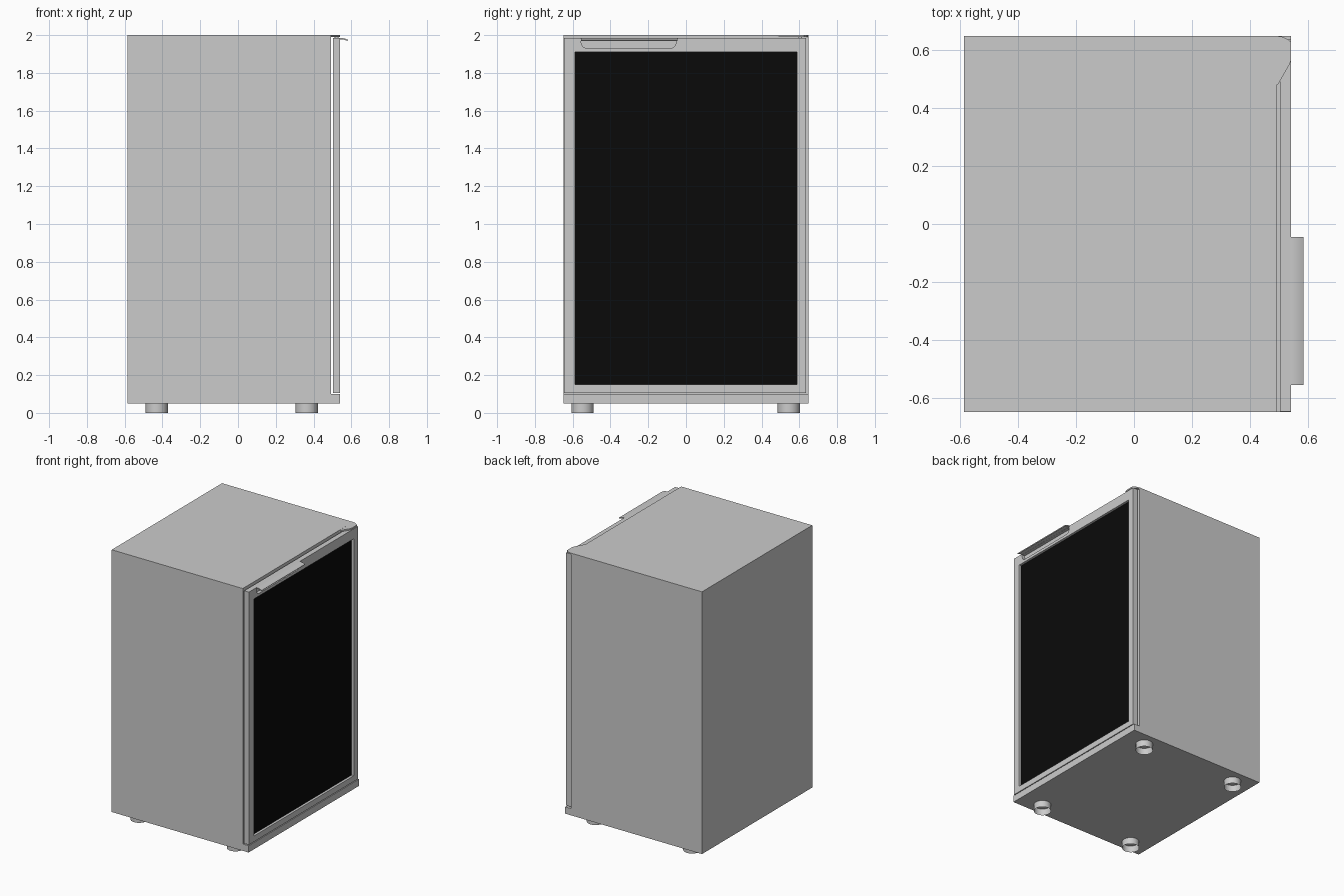
import bpy, bmesh, math
from mathutils import Vector

if "Cube" in bpy.data.objects:
    bpy.data.objects.remove(bpy.data.objects["Cube"])

# Extrude a closed 2D profile along an axis ('x': points are y,z / 'y': x,z / 'z': x,y)
def prism(name, pts, axis, a, b):
    place = {'x': lambda p, t: (t, p[0], p[1]),
             'y': lambda p, t: (p[0], t, p[1]),
             'z': lambda p, t: (p[0], p[1], t)}[axis]
    bm = bmesh.new()
    face = bm.faces.new([bm.verts.new(place(p, a)) for p in pts])
    ext = bmesh.ops.extrude_face_region(bm, geom=[face])
    moved = [g for g in ext['geom'] if isinstance(g, bmesh.types.BMVert)]
    shift = Vector(place((0, 0), b - a))
    bmesh.ops.translate(bm, verts=moved, vec=shift)
    bmesh.ops.recalc_face_normals(bm, faces=bm.faces)
    mesh = bpy.data.meshes.new(name)
    bm.to_mesh(mesh)
    bm.free()
    ob = bpy.data.objects.new(name, mesh)
    bpy.context.collection.objects.link(ob)
    return ob

def rect(u0, u1, v0, v1):
    return [(u0, v0), (u1, v0), (u1, v1), (u0, v1)]

def arc(cx, cy, r, a0, a1, n=6):
    return [(cx + r * math.cos(math.radians(a0 + (a1 - a0) * i / n)),
             cy + r * math.sin(math.radians(a0 + (a1 - a0) * i / n))) for i in range(n + 1)]

def cut(ob, cutter):
    mod = ob.modifiers.new(cutter.name, 'BOOLEAN')
    mod.operation = 'DIFFERENCE'
    mod.solver = 'EXACT'
    mod.object = cutter
    cutter.hide_render = True
    cutter.hide_set(True)

def smooth(ob):
    bpy.ops.object.select_all(action='DESELECT')
    ob.select_set(True)
    bpy.context.view_layer.objects.active = ob
    bpy.ops.object.shade_smooth_by_angle(angle=math.radians(35))

# Cabinet with the plinth lip under the door
prism('cabinet', [(-0.585, 0.05), (0.541, 0.05), (0.541, 0.10), (0.493, 0.10),
                  (0.493, 2.0), (-0.585, 2.0)], 'y', -0.648, 0.648)

# Door frame with window opening and grip pocket
door = prism('door_frame', rect(-0.645, 0.635, 0.106, 1.985), 'x', 0.503, 0.541)
cut(door, prism('window_cutter', rect(-0.587, 0.588, 0.149, 1.911), 'x', 0.45, 0.6))
y0, y1, zb, zt, r = -0.555, -0.053, 1.931, 1.977, 0.03
pocket = arc(y0 + r, zb + r, r, 180, 270) + arc(y1 - r, zb + r, r, 270, 360) + [(y1, zt), (y0, zt)]
cut(door, prism('pocket_cutter', pocket, 'x', 0.518, 0.6))

# Dark glass pane set back in the frame
glass = prism('glass_pane', rect(-0.587, 0.588, 0.149, 1.911), 'x', 0.505, 0.523)
black = bpy.data.materials.new('black_glass')
black.diffuse_color = (0.003, 0.003, 0.003, 1)
black.use_nodes = True
black.node_tree.nodes["Principled BSDF"].inputs["Base Color"].default_value = black.diffuse_color
glass.data.materials.append(black)

# Thin curved pull lip above the pocket
outer = arc(0.541, 1.895, 0.090, 90, 62)
inner = arc(0.541, 1.895, 0.083, 62, 90)
lip = prism('door_handle', [(0.53, 1.985)] + outer + inner + [(0.53, 1.978)], 'y', -0.555, -0.045)
smooth(lip)

# Upper hinge plate and its pin
prism('hinge_plate', [(0.485, 0.48), (0.496, 0.48), (0.536, 0.55), (0.541, 0.565), (0.541, 0.625),
                      (0.53, 0.636), (0.51, 0.645), (0.485, 0.648)], 'z', 1.989, 1.9995)
smooth(prism('hinge_pin', arc(0.522, 0.605, 0.01, 0, 345, 23), 'z', 1.975, 1.995))

# Four open tubular feet
for xn, x in (('rear', -0.43), ('front', 0.364)):
    for yn, y in (('left', -0.548), ('right', 0.544)):
        bpy.ops.mesh.primitive_cylinder_add(vertices=32, radius=0.059, depth=0.052,
                                            end_fill_type='NOTHING', location=(x, y, 0.026))
        foot = bpy.context.object
        foot.name = f'{xn}_{yn}_foot'
        smooth(foot)
